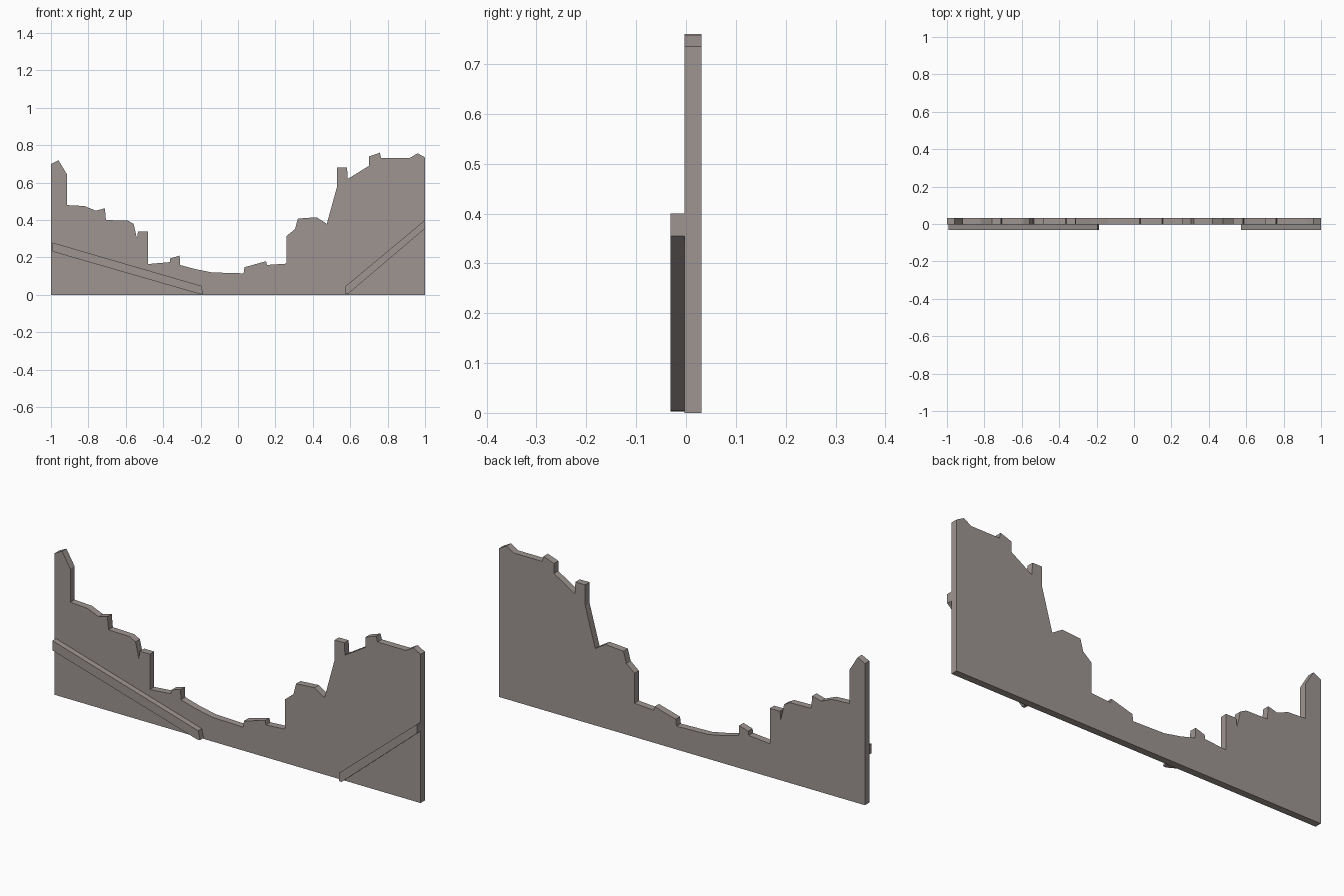
import bpy, bmesh

if "Cube" in bpy.data.objects:
    bpy.data.objects.remove(bpy.data.objects["Cube"])

stone = bpy.data.materials.new("warm grey stone")
stone.diffuse_color = (0.34, 0.30, 0.285, 1)
stone.use_nodes = True
stone.node_tree.nodes["Principled BSDF"].inputs["Base Color"].default_value = stone.diffuse_color


def slab(name, profile, y_front, y_back):
    """Extrude an (x, z) outline from y_front to y_back."""
    bm = bmesh.new()
    face = bm.faces.new([bm.verts.new((x, y_front, z)) for x, z in profile])
    ext = bmesh.ops.extrude_face_region(bm, geom=[face])
    moved = [g for g in ext["geom"] if isinstance(g, bmesh.types.BMVert)]
    bmesh.ops.translate(bm, vec=(0, y_back - y_front, 0), verts=moved)
    bmesh.ops.recalc_face_normals(bm, faces=bm.faces)
    mesh = bpy.data.meshes.new(name)
    bm.to_mesh(mesh)
    bm.free()
    mesh.materials.append(stone)
    obj = bpy.data.objects.new(name, mesh)
    bpy.context.collection.objects.link(obj)
    return obj


# Broken top edge of the wall, left to right
left_top = [(-1, .70), (-.96, .72), (-.915, .645), (-.915, .48), (-.82, .475),
            (-.76, .45), (-.712, .463), (-.706, .40), (-.59, .397),
            (-.558, .38), (-.54, .30), (-.535, .34), (-.48, .34),
            (-.48, .165), (-.365, .175), (-.362, .195), (-.312, .21),
            (-.31, .16), (-.23, .138), (-.14, .12)]
right_top = [(.03, .115), (.035, .148), (.15, .18), (.155, .16), (.26, .167),
             (.26, .315), (.305, .352), (.32, .408), (.42, .415), (.475, .38),
             (.53, .58), (.53, .68), (.583, .68), (.587, .62), (.70, .69),
             (.70, .74), (.758, .76), (.765, .733), (.92, .733), (.96, .757),
             (1, .735)]
slab("ruined_wall", [(-1, 0)] + left_top + right_top + [(1, 0)], -.003, .031)

# Sloping rails on the front face
slab("left_rail", [(-.993, .28), (-.196, .048), (-.186, .005), (-.2, .003),
                   (-.993, .232)], -.031, -.003)
slab("right_rail", [(1, .40), (.573, .045), (.575, .005), (.588, .005),
                    (1, .355)], -.031, -.003)
